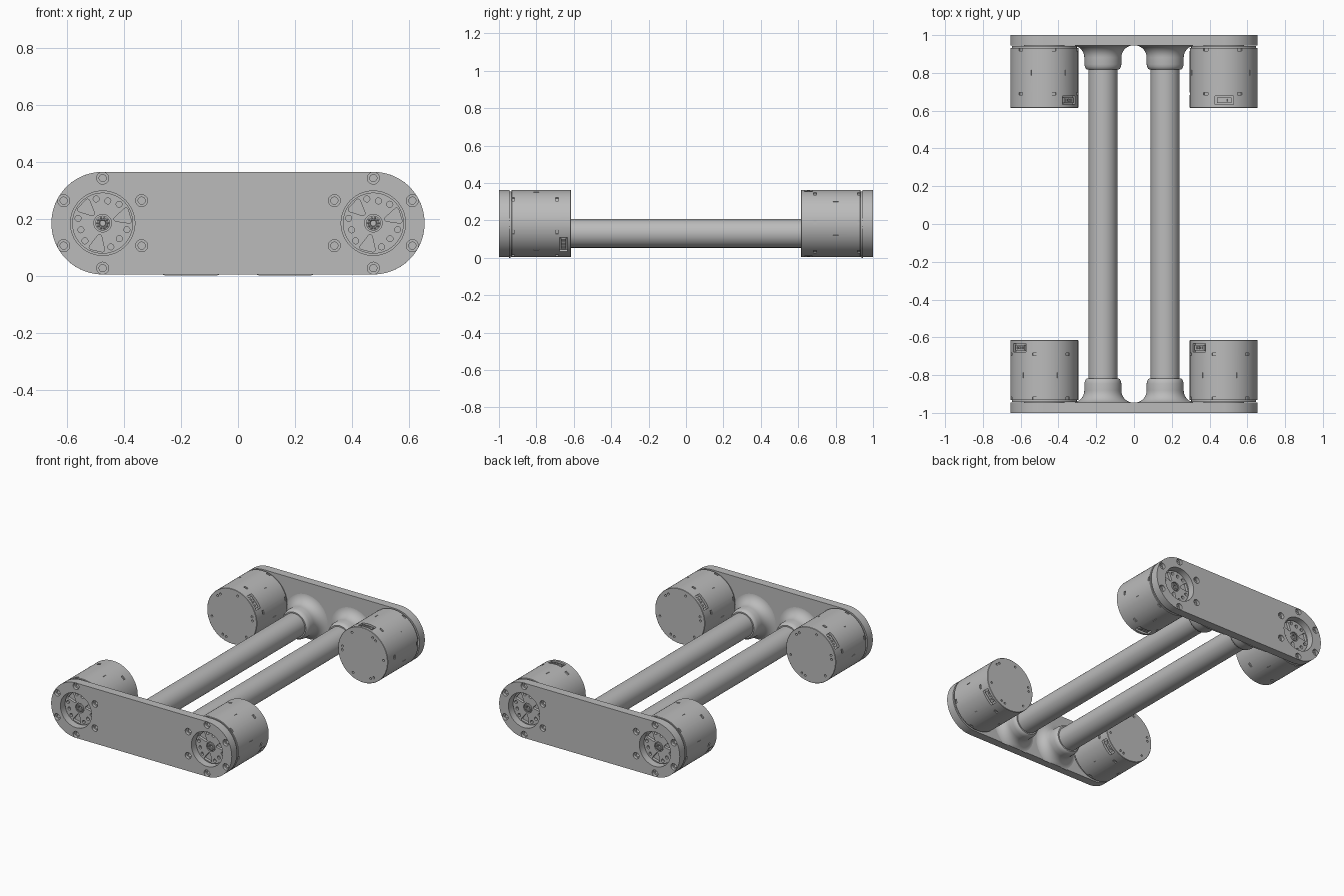
import bpy, bmesh
from math import sin, cos, pi, radians, atan2
from mathutils import Matrix, Vector

cube = bpy.data.objects.get("Cube")
if cube:
    bpy.data.objects.remove(cube, do_unlink=True)

grey = bpy.data.materials.new("machined grey")
grey.use_nodes = True
COLOUR = (0.5, 0.5, 0.5, 1)
grey.diffuse_color = COLOUR
grey.node_tree.nodes["Principled BSDF"].inputs["Base Color"].default_value = COLOUR

MID_Z = 0.184      # height of the motor axes
R = 0.18           # motor and plate end radius
AXIS_X = 0.475     # motor axis offset
THICK = 0.055      # plate thickness
# Local frame of each end: u across, v up, w inward from the plate's outer face
FRONT = Matrix(((1, 0, 0, 0), (0, 0, 1, -1), (0, 1, 0, MID_Z), (0, 0, 0, 1)))
BACK = Matrix.Rotation(pi, 4, 'Z') @ FRONT


def polar(r, deg):
    return Vector((r * cos(radians(deg)), r * sin(radians(deg))))


def circle(r, n=32, centre=(0, 0)):
    return [polar(r, 360 * i / n) + Vector(centre) for i in range(n)]


def prism(bm, pts, w0, w1):
    """Extrude an outline between two depths."""
    a = [bm.verts.new((p[0], p[1], w0)) for p in pts]
    b = [bm.verts.new((p[0], p[1], w1)) for p in pts]
    bm.faces.new(a[::-1])
    bm.faces.new(b)
    for i in range(len(pts)):
        j = (i + 1) % len(pts)
        bm.faces.new((a[i], a[j], b[j], b[i]))


def lathe(bm, profile, n=64, centre=(0, 0)):
    """Revolve (radius, depth) pairs about w and cap both ends."""
    rings = [[bm.verts.new((p.x, p.y, w)) for p in circle(r, n, centre)] for r, w in profile]
    for a, b in zip(rings, rings[1:]):
        for i in range(n):
            j = (i + 1) % n
            bm.faces.new((a[i], a[j], b[j], b[i]))
    bm.faces.new(rings[0][::-1])
    bm.faces.new(rings[-1])


def side_box(bm, deg, r, w, size):
    """Box on the motor's side; size is radial, tangential, axial."""
    p = polar(r, deg)
    m = (Matrix.Translation((p.x, p.y, w)) @ Matrix.Rotation(radians(deg), 4, 'Z')
         @ Matrix.Diagonal((*size, 1)))
    bmesh.ops.create_cube(bm, size=1, matrix=m)


def rounded_window(deg):
    """Triangle with rounded corners, pointing at the axis."""
    corners = [polar(0.05, 0), polar(0.093, -12), polar(0.093, 12)]
    mid = sum(corners, Vector((0, 0))) / 3
    pts = []
    for c in corners:
        out = atan2(c.y - mid.y, c.x - mid.x)
        for k in range(-3, 4):
            pts.append(c + polar(0.008, out * 180 / pi + k * 20))
    rot = Matrix.Rotation(radians(deg), 2)
    return [rot @ p for p in pts]


def finish(name, bm, frame, cutter=None):
    """Make the object, cut it, place it in its frame and shade it."""
    def to_object(n, b):
        bmesh.ops.recalc_face_normals(b, faces=b.faces)
        me = bpy.data.meshes.new(n)
        b.to_mesh(me)
        b.free()
        o = bpy.data.objects.new(n, me)
        bpy.context.collection.objects.link(o)
        return o

    ob = to_object(name, bm)
    if cutter:
        cut = to_object(name + "_cutter", cutter)
        cut.hide_render = True
        mod = ob.modifiers.new("cut", 'BOOLEAN')
        mod.object, mod.operation, mod.solver = cut, 'DIFFERENCE', 'EXACT'
        deps = bpy.context.evaluated_depsgraph_get()
        done = bpy.data.meshes.new_from_object(ob.evaluated_get(deps))
        ob.modifiers.clear()
        ob.data = done
        bpy.data.objects.remove(cut, do_unlink=True)
    me = ob.data
    me.transform(frame)
    if frame.determinant() < 0:
        me.flip_normals()
    me.materials.clear()
    me.materials.append(grey)
    for f in me.polygons:
        f.use_smooth = True
    me.set_sharp_from_angle(angle=radians(30))
    return ob


def build_plate(name, frame):
    # Stadium outline with motor openings and recessed hexagonal bolt holes
    bm, cut = bmesh.new(), bmesh.new()
    right = [polar(R, a) + Vector((AXIS_X, 0)) for a in range(-90, 91, 5)]
    prism(bm, right + [-p for p in right], 0, THICK)
    for x in (-AXIS_X, AXIS_X):
        prism(cut, circle(0.113, 64, (x, 0)), -0.1, 0.1)
        for k in range(6):
            c = polar(0.158, 30 + 60 * k) + Vector((x, 0))
            lathe(cut, [(0.021, -0.02), (0.021, 0.02), (0.0125, 0.0201), (0.0125, 0.1)], 24, c)
    finish(name, bm, frame, cut)


def build_motor(name, frame, x, spin):
    frame = frame @ Matrix.Translation((x, 0, 0))
    bm, cut = bmesh.new(), bmesh.new()
    # Housing: rotor face, narrow neck, then the can
    lathe(bm, [(0.107, 0.04), (0.107, 0.057), (0.172, 0.057), (0.172, 0.067),
               (R - 0.002, 0.067), (R, 0.069), (R, 0.383), (R - 0.002, 0.385)], 96)
    # Rotor windows and bolt holes
    for k in range(3):
        a = 17 + 120 * k
        prism(cut, rounded_window(a), 0.02, 0.058)
        for da, r in ((32, 0.088), (60, 0.08), (88, 0.088)):
            prism(cut, circle(0.0105, 20, polar(r, a + da)), 0.02, 0.055)
    prism(cut, circle(0.031, 32), 0.02, 0.052)
    # Clip slots round the can, and screw holes in its end
    for k in range(6):
        a = 46 + 60 * k + spin
        for w in (0.077, 0.31):
            side_box(cut, a, R, w, (0.016, 0.026, 0.014))
        side_box(cut, a + 22, R, 0.2, (0.008, 0.004, 0.03))
        prism(cut, circle(0.007, 16, polar(0.15, a)), 0.37, 0.4)
    for k in range(3):
        prism(cut, circle(0.007, 16, polar(0.15, 56 + 120 * k + spin)), 0.37, 0.4)
    # Recesses for the two cable sockets
    sockets = (139 + spin, -41 + spin)
    for a in sockets:
        side_box(cut, a, R, 0.345, (0.05, 0.1, 0.044))
    finish(name, bm, frame, cut)

    # Hub bearing inside the rotor, with a ring of balls
    hub = bmesh.new()
    lathe(hub, [(0.008, 0.054), (0.026, 0.054), (0.026, 0.042), (0.022, 0.04),
                (0.012, 0.04), (0.01, 0.042), (0.01, 0.05)], 32)
    for k in range(10):
        p = polar(0.018, 36 * k)
        bmesh.ops.create_uvsphere(hub, u_segments=10, v_segments=6, radius=0.004,
                                  matrix=Matrix.Translation((p.x, p.y, 0.04)))
    finish(name + "_hub", hub, frame)

    # Cable sockets: a block with three pins
    plug = bmesh.new()
    for a in sockets:
        side_box(plug, a, 0.158, 0.345, (0.026, 0.075, 0.028))
        for da in (-7, 0, 7):
            side_box(plug, a + da, 0.172, 0.345, (0.01, 0.012, 0.014))
    finish(name + "_cable_sockets", plug, frame)


def build_tube_sockets(name, frame):
    # Collar that rounds over the tube and sweeps out into the plate
    bm = bmesh.new()
    profile = [(0.077, 0.182), (0.085, 0.182), (0.09, 0.178), (0.095, 0.168), (0.098, 0.155)]
    for i in range(9):
        t = pi / 2 * i / 8
        profile.append((0.163 - 0.065 * cos(t), 0.119 - 0.065 * sin(t)))
    for x in (-0.165, 0.165):
        lathe(bm, profile, 64, (x, -0.053))
    for v in bm.verts:
        v.co.y = max(v.co.y, -MID_Z)
    finish(name, bm, frame)


for end, frame, spins in (("front", FRONT, (0, 0)), ("back", BACK, (-48, 0))):
    build_plate(end + "_plate", frame)
    build_tube_sockets(end + "_tube_sockets", frame)
    for x, spin in zip((-AXIS_X, AXIS_X), spins):
        side = "left" if (x > 0) == (end == "front") else "right"
        build_motor(f"{end}_{side}_motor", frame, x, spin)

# Two long tubes joining the ends
for side, x in (("right", -0.165), ("left", 0.165)):
    tube = bmesh.new()
    lathe(tube, [(0.077, 0.1), (0.077, 1.9)], 64, (x, -0.053))
    finish(side + "_tube", tube, FRONT)
